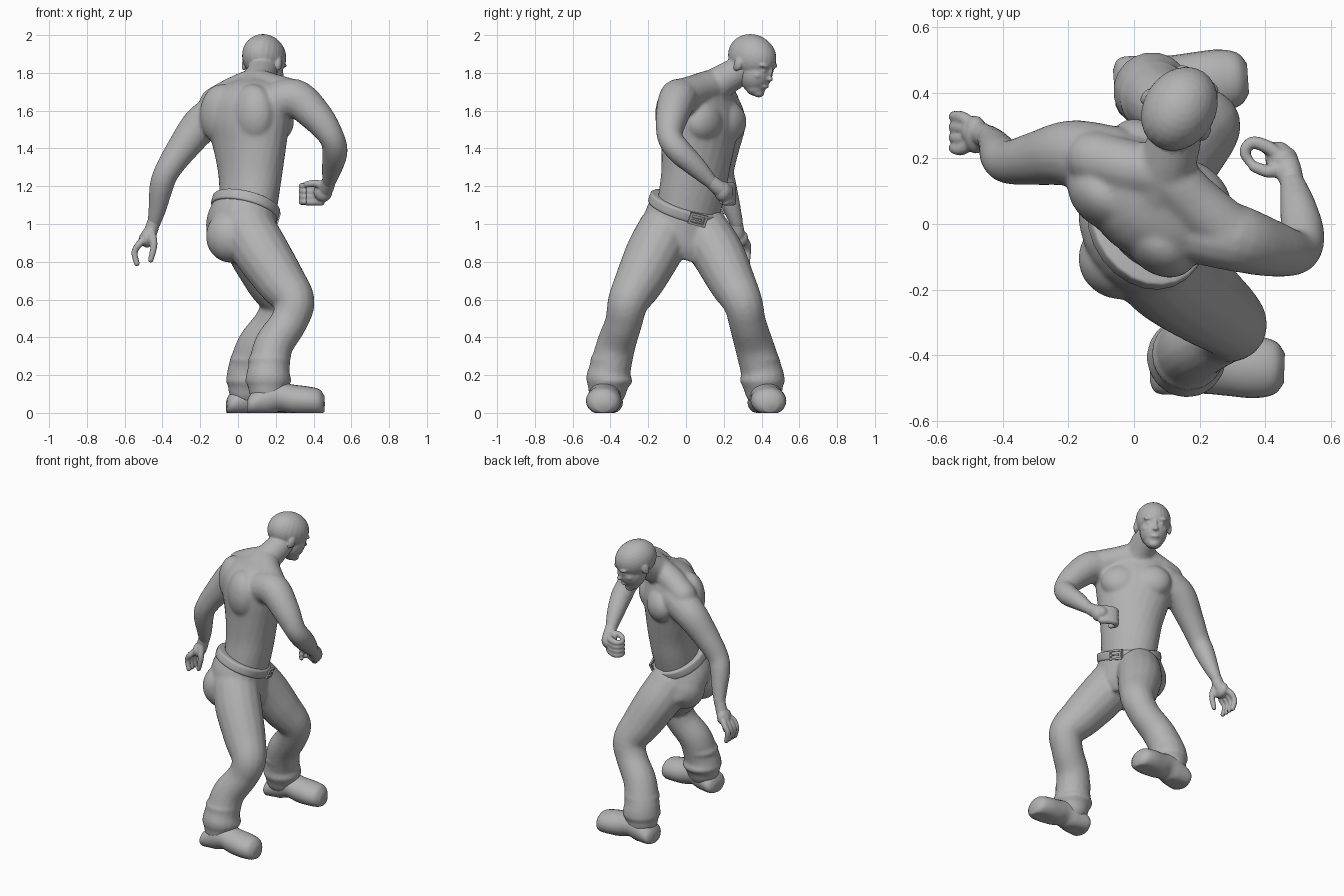
import bpy, bmesh, math
from mathutils import Vector, Matrix

cube = bpy.data.objects.get("Cube")
if cube:
    bpy.data.objects.remove(cube, do_unlink=True)

grey = bpy.data.materials.new("plain grey")
grey.use_nodes = True
grey.diffuse_color = (0.45, 0.45, 0.45, 1)
grey.node_tree.nodes["Principled BSDF"].inputs["Base Color"].default_value = grey.diffuse_color

UP = Vector((0, 0, 1))


def smooth_path(pts, steps):
    """Catmull-Rom interpolation of points with any number of values."""
    p = [pts[0]] + list(pts) + [pts[-1]]
    out = []
    for i in range(1, len(p) - 2):
        for k in range(steps):
            t = k / steps
            out.append([0.5 * (2 * b + (c - a) * t + (2 * a - 5 * b + 4 * c - d) * t * t
                               + (3 * b - a - 3 * c + d) * t ** 3)
                        for a, b, c, d in zip(p[i - 1], p[i], p[i + 1], p[i + 2])])
    return out + [list(pts[-1])]


def skin_rings(bm, rings):
    for r, s in zip(rings, rings[1:]):
        for i in range(len(r)):
            j = (i + 1) % len(r)
            bm.faces.new((r[i], r[j], s[j], s[i]))
    bm.faces.new(rings[0][::-1])
    bm.faces.new(rings[-1])


def ring(bm, c, u, v, n=24):
    return [bm.verts.new(c + u * math.cos(2 * math.pi * i / n) + v * math.sin(2 * math.pi * i / n))
            for i in range(n)]


def tube(bm, pts, steps=6):
    """Round limb through (x, y, z, radius) points, with rounded ends."""
    path = smooth_path(pts, steps)
    pos = [Vector(p[:3]) for p in path]
    rings, q, last = [], None, None
    for i, p in enumerate(path):
        t = (pos[min(i + 1, len(pos) - 1)] - pos[max(i - 1, 0)]).normalized()
        q = t.to_track_quat('Z', 'Y') if q is None else last.rotation_difference(t) @ q
        last = t
        rings.append(ring(bm, pos[i], q @ Vector((p[3], 0, 0)), q @ Vector((0, p[3], 0)), 16))
    skin_rings(bm, rings)
    for p in (path[0], path[-1]):
        ball(bm, p[:3], [p[3] * 0.98] * 3)


def loft(bm, pts, normal=UP, steps=5):
    """Oval sections (x, y, z, half width, half depth, heading in degrees)."""
    normal = Vector(normal).normalized()
    rings = []
    for x, y, z, a, b, yaw in smooth_path(pts, steps):
        w = math.radians(yaw)
        side = Vector((math.sin(w), -math.cos(w), 0))
        side = (side - normal * side.dot(normal)).normalized()
        rings.append(ring(bm, Vector((x, y, z)), side * a, normal.cross(side) * b))
    skin_rings(bm, rings)


def ball(bm, centre, radii, frame=Matrix.Identity(4)):
    m = frame @ Matrix.Translation(centre) @ Matrix.Diagonal((*radii, 1))
    bmesh.ops.create_uvsphere(bm, u_segments=24, v_segments=16, radius=1, matrix=m)


def finish(name, bm, voxel=0, relax=0):
    bmesh.ops.recalc_face_normals(bm, faces=bm.faces)
    for f in bm.faces:
        f.smooth = True
    me = bpy.data.meshes.new(name)
    bm.to_mesh(me)
    bm.free()
    me.materials.append(grey)
    ob = bpy.data.objects.new(name, me)
    bpy.context.collection.objects.link(ob)
    if voxel:
        r = ob.modifiers.new("blend", 'REMESH')
        r.mode, r.voxel_size, r.use_smooth_shade = 'VOXEL', voxel, True
        s = ob.modifiers.new("soften", 'SMOOTH')
        s.factor, s.iterations = 0.5, relax
    return ob


# Torso, neck and arms: one blended skin
bm = bmesh.new()
loft(bm, [(.05, .0, 1.0, .17, .14, 20), (.06, .03, 1.15, .185, .15, 28), (.065, .05, 1.28, .195, .157, 38),
          (.06, .065, 1.42, .222, .168, 46), (.05, .075, 1.55, .25, .178, 50), (.055, .07, 1.66, .24, .16, 52),
          (.08, .085, 1.735, .17, .125, 55), (.1, .13, 1.775, .09, .08, 58)])
tube(bm, [(.08, .1, 1.69, .1), (.105, .19, 1.755, .088), (.13, .28, 1.81, .08), (.14, .33, 1.86, .075)])
chest = Matrix.Translation((.05, .08, 1.55)) @ Matrix.Rotation(math.radians(50), 4, 'Z')
for s in (-1, 1):
    ball(bm, (.1, s * .095, -.01), (.085, .125, .11), chest)      # pectorals
    ball(bm, (-.085, s * .11, .03), (.095, .125, .16), chest)     # shoulder blades
tube(bm, [(-.12, .2, 1.64, .085), (-.01, .17, 1.7, .085), (.09, .15, 1.735, .085),
          (.19, .06, 1.71, .085), (.28, -.02, 1.68, .09)])         # shoulder yoke
tube(bm, [(.17, -.01, 1.63, .105), (.3, -.04, 1.665, .104), (.42, -.075, 1.565, .087), (.495, -.085, 1.46, .068),
          (.513, -.035, 1.385, .068), (.5, .05, 1.305, .057), (.48, .135, 1.22, .037)])
tube(bm, [(-.07, .19, 1.6, .11), (-.19, .215, 1.53, .102), (-.295, .2, 1.4, .083), (-.375, .188, 1.28, .068),
          (-.405, .205, 1.2, .064), (-.425, .24, 1.09, .05), (-.445, .27, 1.0, .035)])
finish("upper_body", bm, .009, 14)

# Hands: one closed fist, one hanging open
bm = bmesh.new()
tube(bm, [(.485, .115, 1.24, .035), (.465, .175, 1.19, .042), (.44, .21, 1.17, .042)])
ball(bm, (.45, .195, 1.172), (.05, .045, .055))
for i in range(4):
    z = 1.117 + .028 * i
    tube(bm, [(.44, .21, z, .021), (.405, .235, z, .021), (.36, .248, z, .019),
              (.337, .22, z, .017), (.352, .19, z, .015)], 4)
tube(bm, [(.455, .17, 1.2, .025), (.41, .16, 1.215, .02), (.365, .175, 1.21, .017)], 4)
finish("right_hand", bm, .006, 4)
bm = bmesh.new()
tube(bm, [(-.44, .262, 1.03, .034), (-.465, .273, .955, .037), (-.49, .278, .92, .037)])
ball(bm, (-.482, .272, .925), (.036, .058, .05))
for i in range(4):
    y = .228 + .032 * i
    tube(bm, [(-.485, .26 + .012 * i, .93, .021), (-.522, y, .895, .019), (-.548, y + .003, .85, .017),
              (-.535, y, .79, .015)], 4)
tube(bm, [(-.46, .25, .96, .024), (-.445, .23, .89, .019), (-.462, .23, .81, .015)], 4)
finish("left_hand", bm, .006, 4)

# Head, in its own tilted frame: x forward, y sideways, z up
head = (Matrix.Translation((.14, .353, 1.885)) @ Matrix.Rotation(math.radians(58), 4, 'Z')
        @ Matrix.Rotation(math.radians(20), 4, 'Y'))
bm = bmesh.new()
tube(bm, [(.118, .235, 1.785, .078), (.14, .33, 1.85, .075)])
ball(bm, (-.003, 0, 0), (.137, .11, .117), head)                   # skull
ball(bm, (.05, 0, -.075), (.088, .086, .105), head)                # face
ball(bm, (.07, 0, -.14), (.055, .058, .052), head)                 # jaw
ball(bm, (.098, 0, -.165), (.03, .036, .026), head)                # chin
ball(bm, (.1, 0, -.115), (.036, .042, .038), head)                 # mouth
ball(bm, (.133, 0, -.12), (.01, .025, .008), head)                 # lips
ball(bm, (.138, 0, -.073), (.02, .02, .014), head)                 # nose tip
ball(bm, (.13, 0, -.045), (.014, .011, .034), head)                # nose bridge
for s in (-1, 1):
    ball(bm, (.108, s * .04, -.008), (.024, .036, .013), head)     # brow
    ball(bm, (.113, s * .038, -.036), (.014, .017, .009), head)    # eye
    ball(bm, (.085, s * .045, -.07), (.034, .034, .03), head)      # cheek
    ball(bm, (-.01, s * .107, -.045), (.024, .013, .036), head)    # ear
finish("head", bm, .006, 4)

# Trousers: pelvis and two bent legs blended together
waist_tilt = Vector((.29, .33, 1)).normalized()
bm = bmesh.new()
loft(bm, [(.03, .0, .84, .15, .13, 15), (.015, -.01, .92, .225, .18, 15), (.02, -.01, 1.0, .222, .185, 18),
          (.04, .0, 1.085, .197, .169, 20)], waist_tilt)
for y in (-.105, .07):
    ball(bm, (-.04, y, .935), (.13, .125, .14))                    # seat
tube(bm, [(.055, -.105, .97, .148), (.125, -.17, .85, .148), (.225, -.245, .7, .132), (.297, -.305, .59, .11),
          (.268, -.33, .48, .099), (.19, -.37, .36, .104), (.165, -.4, .24, .11),
          (.16, -.41, .18, .12), (.158, -.415, .13, .105)])
tube(bm, [(.04, .09, .96, .142), (.095, .17, .84, .14), (.165, .24, .7, .126), (.22, .3, .585, .106),
          (.185, .325, .48, .099), (.1, .36, .36, .104), (.06, .395, .24, .11),
          (.055, .405, .18, .118), (.05, .41, .13, .104)])
# Cloth folds at hem
for x, y, z, r in ((.165, -.395, .28, .113), (.16, -.405, .17, .123),
                   (.068, .385, .28, .113), (.055, .405, .17, .12)):
    ball(bm, (x, y, z), (r, r, .05))
finish("trousers", bm, .01, 10)

# Belt and buckle
bm = bmesh.new()
mid = Vector((.04, 0, 1.09))
loft(bm, [(*(mid + waist_tilt * h), .199 + g, .172 + g, 20)
          for h, g in ((-.03, -.01), (-.024, .006), (0, .009), (.024, .006), (.03, -.01))], waist_tilt)
finish("belt", bm)
bm = bmesh.new()
side = Vector((.2, -.98, 0))
side = (side - waist_tilt * side.dot(waist_tilt)).normalized()
out = waist_tilt.cross(side)
frame = Matrix((side, waist_tilt, out)).transposed().to_4x4()
frame.translation = mid + out * .182 - side * .03
for x, y, w, h in ((-.042, 0, .012, .06), (.042, 0, .012, .06), (0, .026, .09, .012), (0, -.026, .09, .012),
                   (.01, 0, .06, .01)):
    bmesh.ops.create_cube(bm, size=1, matrix=frame @ Matrix.Translation((x, y, 0))
                          @ Matrix.Diagonal((w, h, .014, 1)))
buckle = finish("buckle", bm)
for p in buckle.data.polygons:
    p.use_smooth = False

# Shoes: distance from heel, half width, underside and top heights
PROFILE = [(0, .055, 0, .07), (.025, .09, -.012, .11), (.11, .09, -.012, .165), (.17, .086, .006, .165),
           (.24, .09, -.008, .15), (.32, .094, -.012, .14), (.38, .08, -.01, .125), (.408, .045, .005, .09)]
for label, x0, y0, yaw in (("right", .05, -.425, 358), ("left", -.06, .415, 4)):
    d = Vector((math.cos(math.radians(yaw)), math.sin(math.radians(yaw)), 0))
    bm = bmesh.new()
    loft(bm, [(x0 + d.x * t, y0 + d.y * t, (low + top) / 2, w, (top - low) / 2, yaw)
              for t, w, low, top in PROFILE], d)
    for v in bm.verts:
        v.co.z = max(v.co.z, 0)
    finish(label + "_shoe", bm)
